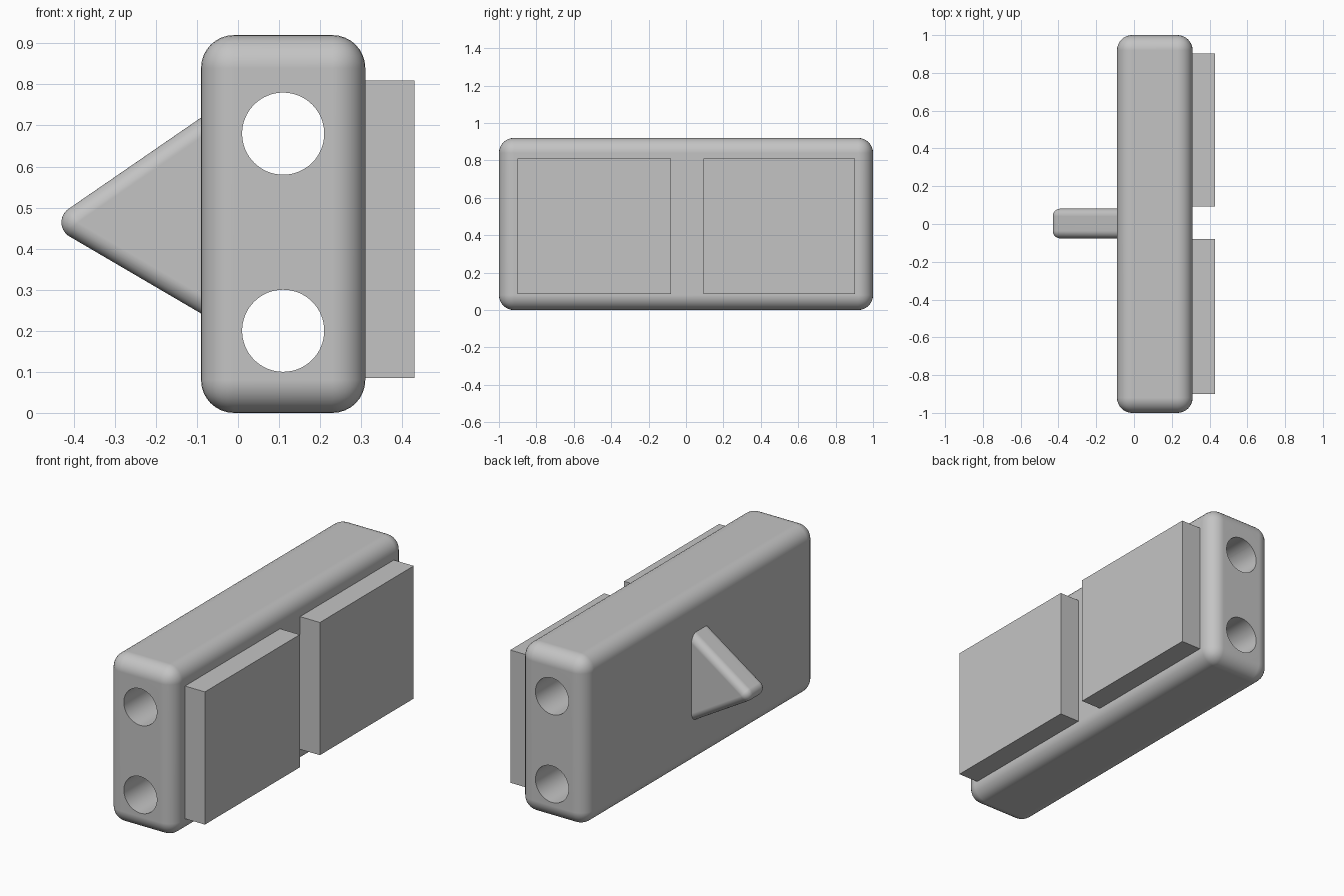
import bpy
import bmesh
from math import radians
from mathutils import Matrix, Vector

cube = bpy.data.objects.get("Cube")
if cube:
    bpy.data.objects.remove(cube, do_unlink=True)

# Single flat grey
grey = bpy.data.materials.new("plain grey")
grey.use_nodes = True
COLOUR = (0.55, 0.55, 0.55, 1)
grey.diffuse_color = COLOUR
grey.node_tree.nodes["Principled BSDF"].inputs["Base Color"].default_value = COLOUR


def add_object(name, bm):
    mesh = bpy.data.meshes.new(name)
    bmesh.ops.recalc_face_normals(bm, faces=bm.faces)
    bm.to_mesh(mesh)
    bm.free()
    mesh.materials.append(grey)
    obj = bpy.data.objects.new(name, mesh)
    bpy.context.collection.objects.link(obj)
    return obj


def add_box(name, low, high):
    low, high = Vector(low), Vector(high)
    bm = bmesh.new()
    matrix = Matrix.Translation((low + high) / 2) @ Matrix.Diagonal((*(high - low), 1))
    bmesh.ops.create_cube(bm, size=1, matrix=matrix)
    return add_object(name, bm)


def activate(obj):
    bpy.ops.object.select_all(action="DESELECT")
    obj.select_set(True)
    bpy.context.view_layer.objects.active = obj


def smooth(obj):
    activate(obj)
    bpy.ops.object.shade_smooth_by_angle(angle=radians(35))
    normals = obj.modifiers.new("flat face normals", "WEIGHTED_NORMAL")
    normals.keep_sharp = True


# Rounded body
body = add_box("body", (-0.09, -1, 0), (0.31, 1, 0.92))
bevel = body.modifiers.new("rounded edges", "BEVEL")
bevel.width = 0.08
bevel.segments = 8
activate(body)
bpy.ops.object.modifier_apply(modifier=bevel.name)

# Two bores through the whole length
for z in (0.2, 0.68):
    bm = bmesh.new()
    matrix = Matrix.Translation((0.11, 0, z)) @ Matrix.Rotation(radians(90), 4, "X")
    bmesh.ops.create_cone(bm, cap_ends=True, segments=64, radius1=0.1,
                          radius2=0.1, depth=2.4, matrix=matrix)
    cutter = add_object("bore_cutter", bm)
    cutter.hide_render = True
    cut = body.modifiers.new("bore", "BOOLEAN")
    cut.operation = "DIFFERENCE"
    cut.solver = "EXACT"
    cut.object = cutter
    activate(body)
    bpy.ops.object.modifier_apply(modifier=cut.name)
    bpy.data.objects.remove(cutter, do_unlink=True)
smooth(body)

# Two square pads on one long side
add_box("front_pad", (0.3, -0.9, 0.085), (0.43, -0.08, 0.81))
add_box("back_pad", (0.3, 0.093, 0.085), (0.43, 0.903, 0.81))

# Rounded triangular fin, a hull around a ball at each corner
bm = bmesh.new()
for x, z in ((-0.39, 0.464), (-0.05, 0.698), (-0.05, 0.265)):
    for y in (-0.036, 0.041):
        matrix = Matrix.Translation((x, y, z)) @ Matrix.Rotation(radians(90), 4, "X")
        bmesh.ops.create_uvsphere(bm, u_segments=40, v_segments=20,
                                  radius=0.04, matrix=matrix)
hull = bmesh.ops.convex_hull(bm, input=bm.verts)
inside = {v for v in hull["geom_interior"] + hull["geom_unused"]
          if isinstance(v, bmesh.types.BMVert)}
bmesh.ops.delete(bm, geom=list(inside), context="VERTS")
# Keep only the hull skin: drop ball faces left behind it
outer = {f for f in hull["geom"] if isinstance(f, bmesh.types.BMFace) and f.is_valid}
bmesh.ops.delete(bm, geom=[f for f in bm.faces if f not in outer], context="FACES")
smooth(add_object("fin", bm))
